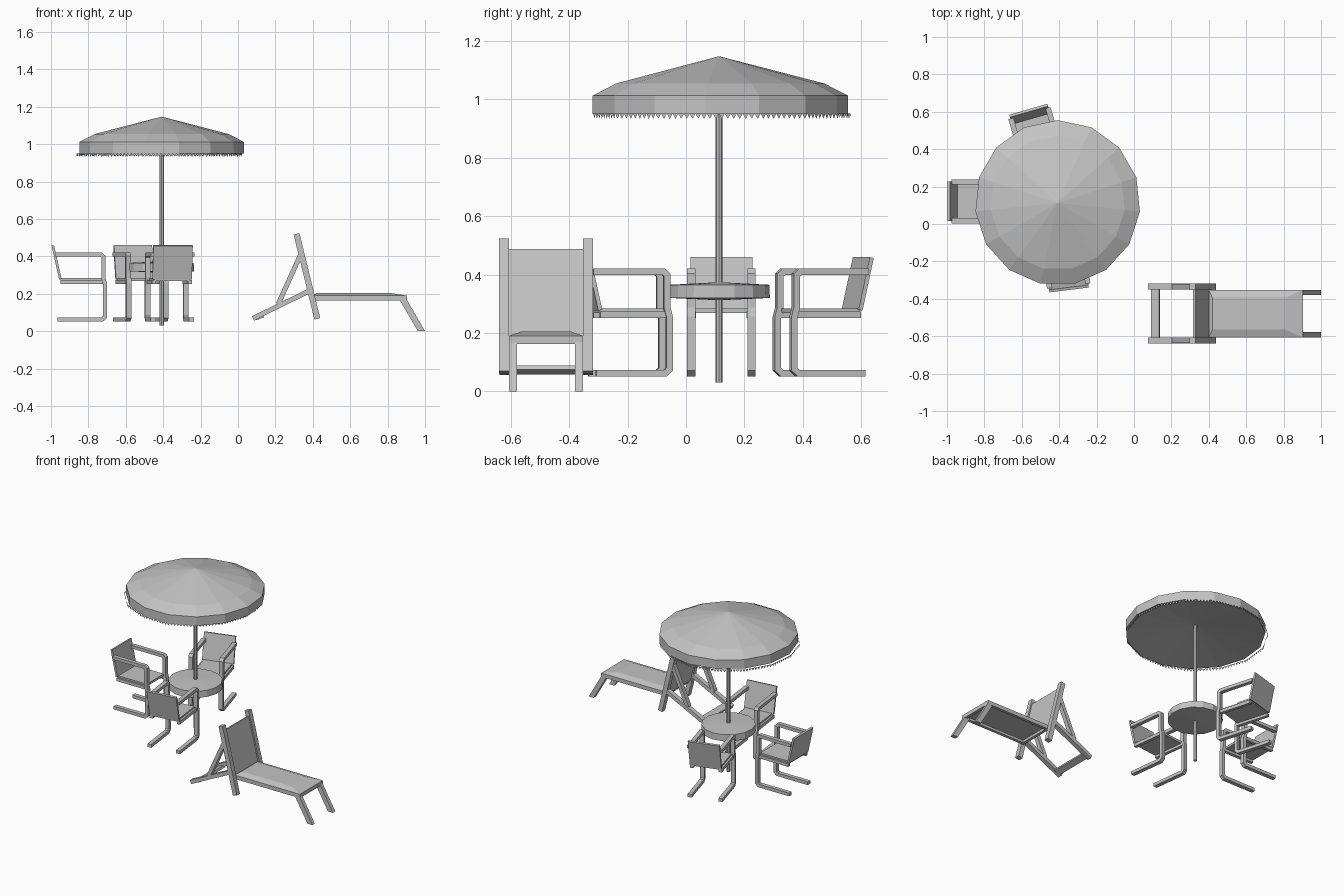
import bpy, bmesh, math
from mathutils import Matrix, Vector

if "Cube" in bpy.data.objects:
    bpy.data.objects.remove(bpy.data.objects["Cube"])

grey = bpy.data.materials.new("light grey")
grey.diffuse_color = (0.55, 0.55, 0.55, 1)
grey.use_nodes = True
grey.node_tree.nodes["Principled BSDF"].inputs["Base Color"].default_value = grey.diffuse_color


def make(name, verts, faces, mat=Matrix(), fix=True):
    bm = bmesh.new()
    vs = [bm.verts.new(mat @ Vector(v)) for v in verts]
    for f in faces:
        bm.faces.new([vs[i] for i in f])
    if fix:
        bmesh.ops.recalc_face_normals(bm, faces=bm.faces)
    me = bpy.data.meshes.new(name)
    bm.to_mesh(me)
    bm.free()
    me.materials.append(grey)
    ob = bpy.data.objects.new(name, me)
    bpy.context.collection.objects.link(ob)
    return ob


def bar(name, pts, thick, width, mat=Matrix(), y=0.0):
    """Flat-sided bar following an x-z path, with mitred corners."""
    p = [Vector(q) for q in pts]
    verts, faces = [], []
    for i, q in enumerate(p):
        dirs = []
        if i > 0:
            dirs.append((q - p[i - 1]).normalized())
        if i < len(p) - 1:
            dirs.append((p[i + 1] - q).normalized())
        norms = [Vector((-d.y, d.x)) for d in dirs]
        n = sum(norms, Vector((0, 0))).normalized()
        n *= thick / 2 / n.dot(norms[0])
        a, b = q + n, q - n
        verts += [(a.x, y - width / 2, a.y), (a.x, y + width / 2, a.y),
                  (b.x, y + width / 2, b.y), (b.x, y - width / 2, b.y)]
        if i:
            k = 4 * i
            faces += [(k - 4 + j, k - 4 + (j + 1) % 4, k + (j + 1) % 4, k + j) for j in range(4)]
    k = 4 * (len(p) - 1)
    faces += [(3, 2, 1, 0), (k, k + 1, k + 2, k + 3)]
    return make(name, verts, faces, mat)


def lathe(name, profile, sides, mat, start=math.pi / 2):
    """Revolve (radius, z) points; zero radius gives a single tip."""
    verts, rings, faces = [], [], []
    for r, z in profile:
        n = 1 if r == 0 else sides
        rings.append([len(verts) + i for i in range(n)])
        verts += [(r * math.cos(start + math.tau * i / sides),
                   r * math.sin(start + math.tau * i / sides), z) for i in range(n)]
    for a, b in zip(rings, rings[1:]):
        for i in range(sides):
            j = (i + 1) % sides
            if len(a) == 1:
                faces.append((a[0], b[i], b[j]))
            elif len(b) == 1:
                faces.append((a[i], a[j], b[0]))
            else:
                faces.append((a[i], a[j], b[j], b[i]))
    return make(name, verts, faces, mat)


# --- Parasol and table ---
hub = Matrix.Translation((-0.408, 0.113, 0))
lathe("parasol_canopy", [(0, 1.147), (0.36, 1.054), (0.442, 1.012), (0.442, 0.95),
                         (0.435, 0.95), (0, 1.01)], 15, hub)
lathe("parasol_pole", [(0, 0.03), (0.012, 0.03), (0.012, 1.02), (0, 1.02)], 8, hub)
lathe("table_top", [(0, 0.374), (0.172, 0.365), (0.174, 0.32), (0, 0.312)], 15, hub)

# Fringe: small hanging teeth along the 15-sided rim
verts, faces = [], []
corners = [Vector((0.445 * math.cos(math.pi / 2 + math.tau * i / 15),
                   0.445 * math.sin(math.pi / 2 + math.tau * i / 15), 0.951)) for i in range(16)]
for a, b in zip(corners, corners[1:]):
    for t in range(9):
        p, q = a.lerp(b, t / 9), a.lerp(b, (t + 1) / 9)
        k = len(verts)
        verts += [p, q, (p + q) / 2 - Vector((0, 0, 0.018))]
        faces.append((k, k + 2, k + 1))
make("parasol_fringe", verts, faces, Matrix.Translation((-0.422, 0.118, 0)), fix=False)


# --- Armchairs: local +x is forward, origin under the front legs ---
def chair(n, x, y, deg):
    m = Matrix.Translation((x, y, 0)) @ Matrix.Rotation(math.radians(deg), 4, 'Z')
    path = [(-0.275, 0.409), (-0.032, 0.409), (-0.02, 0.398), (-0.02, 0.285), (-0.012, 0.255),
            (-0.012, 0.076), (-0.026, 0.063), (-0.265, 0.063)]
    for side, s in (("left", 1), ("right", -1)):
        bar(f"chair_{n}_{side}_frame", path, 0.022, 0.028, m, 0.103 * s)
        bar(f"chair_{n}_{side}_seat_rail", [(-0.25, 0.262), (-0.015, 0.262)], 0.022, 0.022, m, 0.097 * s)
    bar(f"chair_{n}_seat", [(-0.25, 0.276), (-0.025, 0.276)], 0.016, 0.19, m)
    bar(f"chair_{n}_backrest", [(-0.29, 0.458), (-0.25, 0.278)], 0.014, 0.212, m)


chair(1, -0.70, 0.121, 0)
chair(2, -0.483, 0.328, -74)
chair(3, -0.383, -0.058, 97)

# --- Sun lounger ---
L = Matrix.Translation((0, -0.479, 0))
for side, s in (("left", 1), ("right", -1)):
    bar(f"lounger_{side}_back_post", [(0.313, 0.52), (0.424, 0.066)], 0.032, 0.034, L, 0.144 * s)
    bar(f"lounger_{side}_rear_rail", [(0.08, 0.068), (0.385, 0.217)], 0.026, 0.032, L, 0.144 * s)
    bar(f"lounger_{side}_strut", [(0.335, 0.41), (0.215, 0.145)], 0.026, 0.03, L, 0.143 * s)
    # Splayed front leg cut level with the ground
    make(f"lounger_{side}_front_leg",
         [(x, 0.113 * s + d, z) for d in (-0.0135, 0.0135)
          for x, z in ((0.862, 0.17), (0.902, 0.17), (1.0, 0), (0.962, 0))],
         [(0, 1, 2, 3), (4, 5, 6, 7)] + [(i, (i + 1) % 4, 4 + (i + 1) % 4, 4 + i) for i in range(4)], L)
bar("lounger_rear_crossbar", [(0.095, 0.066), (0.137, 0.082)], 0.016, 0.27, L)
bar("lounger_back_sling", [(0.322, 0.485), (0.396, 0.18)], 0.014, 0.255, L)


# Seat with sloping top border and a recessed underside
def rect(x0, x1, h, z):
    return [(x0, -h, z), (x1, -h, z), (x1, h, z), (x0, h, z)]


levels = (rect(0.42, 0.81, 0.085, 0.205) + rect(0.40, 0.903, 0.127, 0.19)
          + rect(0.40, 0.903, 0.127, 0.163) + rect(0.42, 0.883, 0.107, 0.163)
          + rect(0.42, 0.883, 0.107, 0.18))
faces = [(0, 1, 2, 3), (16, 17, 18, 19)]
for k in range(0, 16, 4):
    faces += [(k + i, k + (i + 1) % 4, k + 4 + (i + 1) % 4, k + 4 + i) for i in range(4)]
make("lounger_seat", levels, faces, L)
